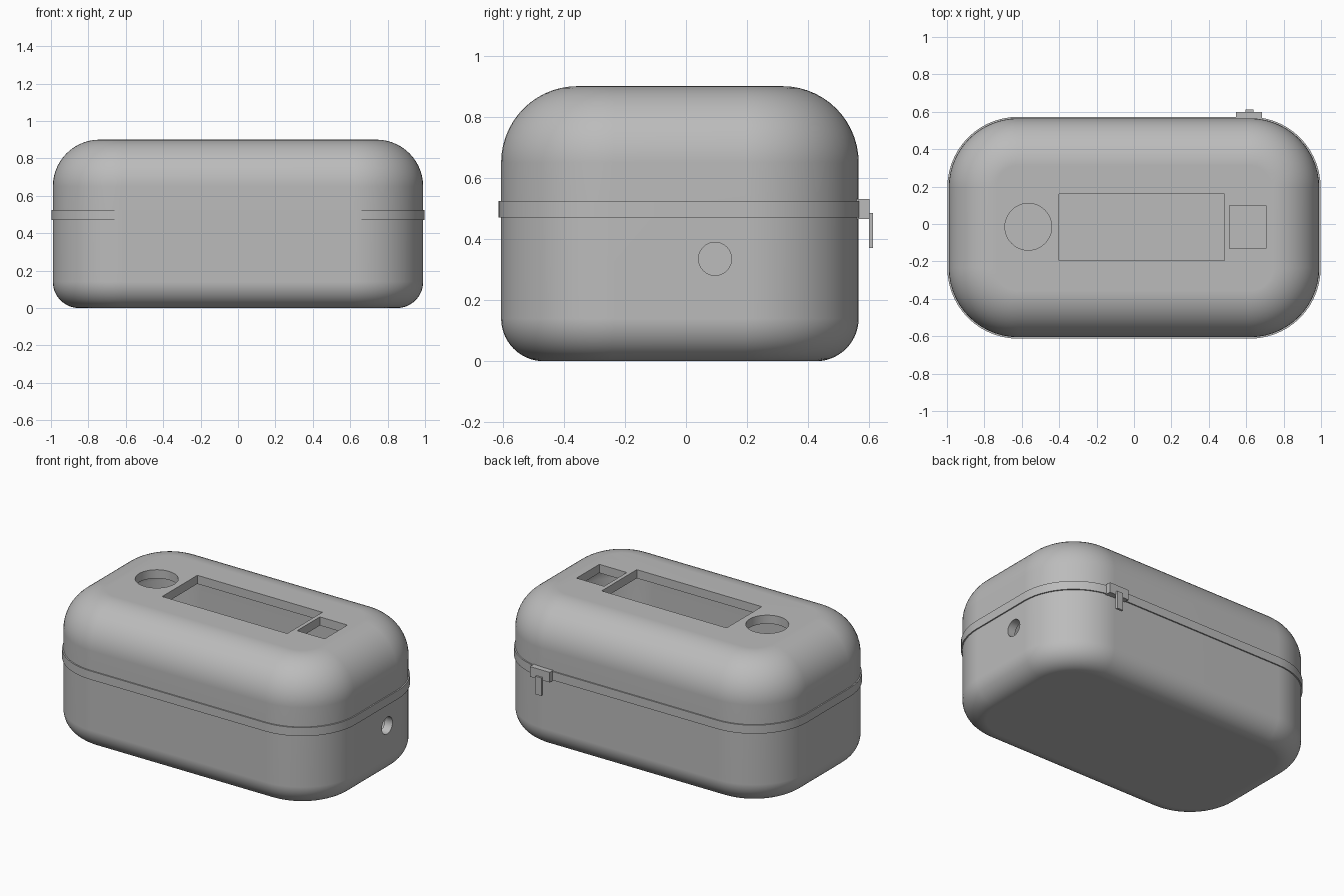
import bpy, bmesh, math
from mathutils import Matrix, Vector

cube = bpy.data.objects.get("Cube")
if cube:
    bpy.data.objects.remove(cube, do_unlink=True)

HALF_X, HALF_Y, CENTRE_Y, CORNER = 0.99, 0.585, -0.02, 0.37
WALL, SEAM, HEIGHT = 0.055, 0.5, 0.9

grey = bpy.data.materials.new("plain grey")
grey.use_nodes = True
colour = (0.5, 0.5, 0.5, 1)
grey.diffuse_color = colour
grey.node_tree.nodes["Principled BSDF"].inputs["Base Color"].default_value = colour


def make_object(name, bm):
    bmesh.ops.recalc_face_normals(bm, faces=bm.faces)
    mesh = bpy.data.meshes.new(name)
    bm.to_mesh(mesh)
    bm.free()
    mesh.materials.append(grey)
    obj = bpy.data.objects.new(name, mesh)
    bpy.context.collection.objects.link(obj)
    return obj


def outline(inset, z, steps=14):
    """Rounded rectangle, shrunk by inset."""
    radius = CORNER - inset
    points = []
    for quarter, (sx, sy) in enumerate(((1, 1), (-1, 1), (-1, -1), (1, -1))):
        for i in range(steps + 1):
            a = (quarter + i / steps) * math.pi / 2
            points.append((sx * (HALF_X - CORNER) + radius * math.cos(a),
                           CENTRE_Y + sy * (HALF_Y - CORNER) + radius * math.sin(a), z))
    return points


def loft(name, path, closed=False):
    """Skin outlines given as (inset, z); cap the ends or join them."""
    bm = bmesh.new()
    rings = [[bm.verts.new(p) for p in outline(i, z)] for i, z in path]
    pairs = list(zip(rings, rings[1:]))
    if closed:
        pairs.append((rings[-1], rings[0]))
    else:
        bm.faces.new(rings[0])
        bm.faces.new(rings[-1])
    for a, b in pairs:
        for k in range(len(a)):
            n = (k + 1) % len(a)
            bm.faces.new((a[k], a[n], b[n], b[k]))
    return make_object(name, bm)


def half_shell(end_z, direction, fillet, steps=14):
    """Wall path from the outer end face to the seam and back inside."""
    def arc(thickness):
        r = fillet - thickness
        for i in range(steps + 1):
            a = i / steps * math.pi / 2
            yield (fillet - r * math.sin(a),
                   end_z + direction * (fillet - r * math.cos(a)))
    inner = list(arc(WALL))[::-1]
    return list(arc(0)) + [(0, SEAM), (WALL, SEAM)] + inner


def box(name, low, high):
    low, high = Vector(low), Vector(high)
    bm = bmesh.new()
    bmesh.ops.create_cube(bm, size=1, matrix=Matrix.Translation((low + high) / 2)
                          @ Matrix.Diagonal((high - low).to_4d()))
    return make_object(name, bm)


def cylinder(name, radius, depth, matrix):
    bm = bmesh.new()
    bmesh.ops.create_cone(bm, cap_ends=True, segments=48, radius1=radius,
                          radius2=radius, depth=depth, matrix=matrix)
    return make_object(name, bm)


def activate(obj):
    bpy.ops.object.select_all(action='DESELECT')
    obj.select_set(True)
    bpy.context.view_layer.objects.active = obj


def cut(obj, cutter):
    cutter.hide_render = True
    mod = obj.modifiers.new("opening", 'BOOLEAN')
    mod.operation, mod.solver, mod.object = 'DIFFERENCE', 'EXACT', cutter
    activate(obj)
    bpy.ops.object.modifier_apply(modifier=mod.name)
    bpy.data.objects.remove(cutter, do_unlink=True)


def smooth(obj):
    activate(obj)
    bpy.ops.object.shade_smooth_by_angle(angle=math.radians(30))
    mod = obj.modifiers.new("even shading", 'WEIGHTED_NORMAL')
    mod.keep_sharp = True


# Hollow case halves and the raised band over the seam
base = loft("base_shell", half_shell(0, 1, 0.14))
lid = loft("lid_shell", half_shell(HEIGHT, -1, 0.25))
band = loft("seam_band", [(-0.008, 0.47), (-0.008, 0.525), (0.02, 0.525), (0.02, 0.47)],
            closed=True)

# Openings in the lid
cut(lid, box("screen_cutter", (-0.4, -0.195, 0.8), (0.485, 0.16, 1)))
cut(lid, box("switch_cutter", (0.51, -0.13, 0.8), (0.705, 0.1, 1)))
cut(lid, cylinder("dial_cutter", 0.125, 0.2, Matrix.Translation((-0.565, -0.015, 0.9))))

# Round cable hole in the end wall
cut(base, cylinder("cable_cutter", 0.054, 0.2, Matrix.Translation((0.97, 0.095, 0.335))
                   @ Matrix.Rotation(math.pi / 2, 4, 'Y')))

for part in (base, lid, band):
    smooth(part)

# Latch on the back
box("latch_block", (0.545, 0.555, 0.465), (0.685, 0.6, 0.53))
box("latch_tongue", (0.595, 0.598, 0.37), (0.64, 0.612, 0.485))
